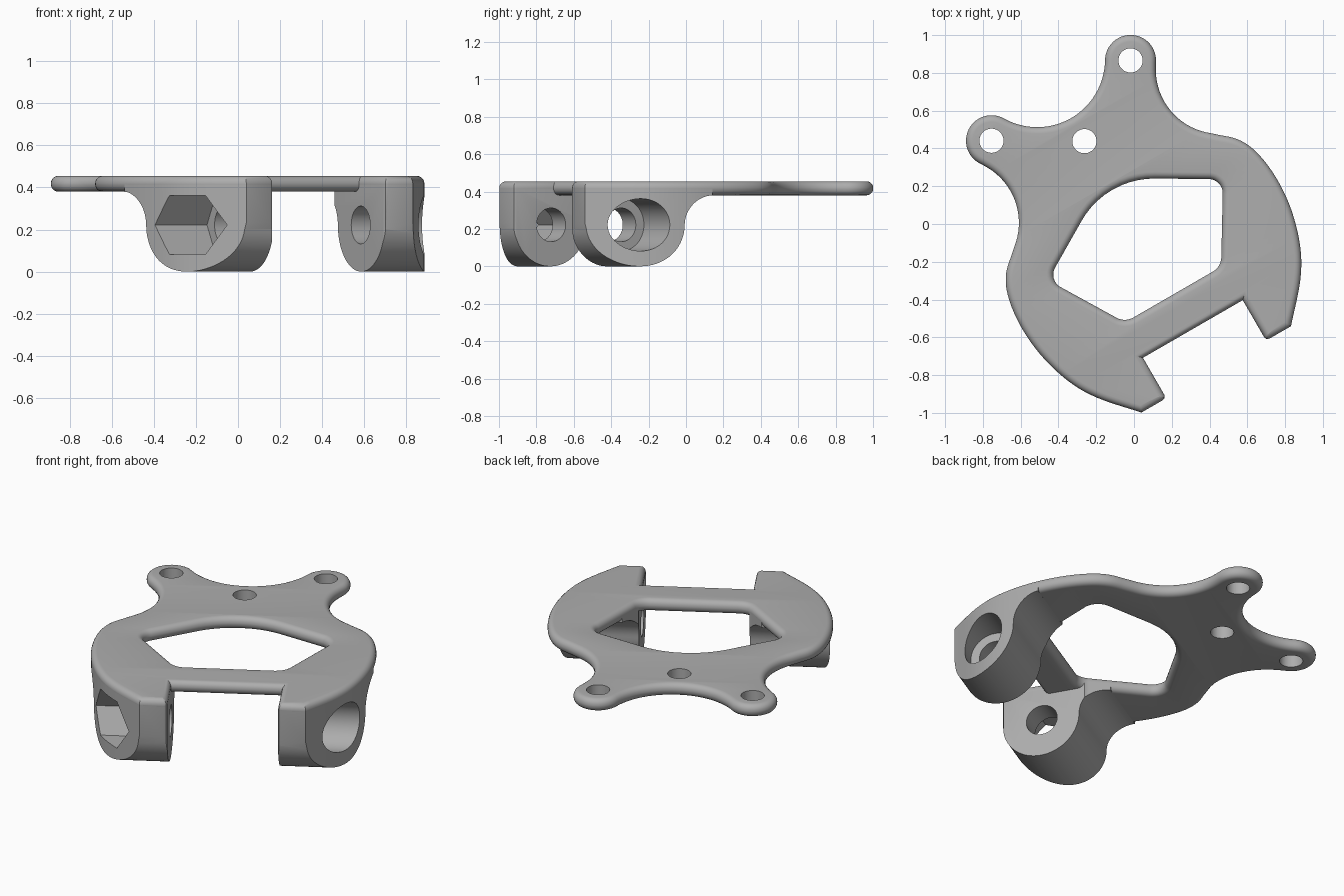
import bpy, bmesh
from math import sin, cos, radians, pi
from mathutils import Vector, Matrix

if "Cube" in bpy.data.objects:
    bpy.data.objects.remove(bpy.data.objects["Cube"])

# The bracket is symmetric in its own frame (u, v), which is turned about z
FRAME = Matrix.Rotation(radians(30), 4, 'Z') @ Matrix.Translation((-0.008, 0, 0))
TOP, UNDER = 0.455, 0.38
MID = (TOP + UNDER) / 2
FRONT, INNER = -0.884, 0.305          # jaw tips and inner jaw wall
AXIS_V, AXIS_Z, LEG_R = -0.657, 0.222, 0.222

metal = bpy.data.materials.new("light grey")
metal.use_nodes = True
GREY = (0.42, 0.42, 0.42, 1)
metal.diffuse_color = GREY
metal.node_tree.nodes["Principled BSDF"].inputs["Base Color"].default_value = GREY


def arc(c, r, start, end, n=16):
    angles = [radians(start + (end - start) * i / n) for i in range(n + 1)]
    return [(c[0] + r * cos(a), c[1] + r * sin(a)) for a in angles]


def circle(c, r, n=48):
    return arc(c, r, 0, 360 * (n - 1) / n, n - 1)


def mirrored(points):
    return [(-u, v) for u, v in reversed(points)]


def spline(points, n=5):
    """Smooth path through the points."""
    p = [Vector(q) for q in points]
    p = [2 * p[0] - p[1]] + p + [2 * p[-1] - p[-2]]
    out = []
    for a, b, c, d in zip(p, p[1:], p[2:], p[3:]):
        for i in range(n):
            t = i / n
            q = b + t * (c - a) / 2 + t * t * (a - 2.5 * b + 2 * c - d / 2)
            out.append(tuple(q + t ** 3 * (1.5 * (b - c) + (d - a) / 2)))
    return out + [tuple(points[-1])]


def rounded(corners, n=10):
    """Closed polygon of (u, v, radius) corners with filleted tips."""
    out = []
    for i, (u, v, r) in enumerate(corners):
        p = Vector((u, v))
        a = (Vector(corners[i - 1][:2]) - p).normalized()
        b = (Vector(corners[(i + 1) % len(corners)][:2]) - p).normalized()
        half = a.angle(b) / 2
        center = p + (a + b).normalized() * r / sin(half)
        s = p + a * r / (sin(half) / cos(half)) - center
        e = p + b * r / (sin(half) / cos(half)) - center
        for k in range(n + 1):
            out.append(tuple(center + (s * (1 - k / n) + e * k / n).normalized() * r))
    return out


def prism(name, points, lo, hi, along='z'):
    """Extrude a (u, v) outline along z, or a (v, z) outline along u."""
    place = (lambda p, h: (p[0], p[1], h)) if along == 'z' else (lambda p, h: (h, p[0], p[1]))
    bm = bmesh.new()
    rings = [[bm.verts.new(place(p, h)) for p in points] for h in (lo, hi)]
    for ring in rings:
        bm.faces.new(ring)
    for i in range(len(points)):
        bm.faces.new((rings[0][i - 1], rings[0][i], rings[1][i], rings[1][i - 1]))
    bmesh.ops.recalc_face_normals(bm, faces=bm.faces)
    mesh = bpy.data.meshes.new(name)
    bm.to_mesh(mesh)
    bm.free()
    obj = bpy.data.objects.new(name, mesh)
    bpy.context.collection.objects.link(obj)
    return obj


def bake(obj):
    bpy.context.view_layer.update()
    return bpy.data.meshes.new_from_object(obj.evaluated_get(bpy.context.evaluated_depsgraph_get()))


def combine(obj, tool, operation='DIFFERENCE'):
    mod = obj.modifiers.new("cut", 'BOOLEAN')
    mod.operation, mod.solver, mod.object = operation, 'EXACT', tool
    mesh = bake(obj)
    obj.modifiers.clear()
    obj.data = mesh
    bpy.data.objects.remove(tool)


def finish(obj):
    obj.data.transform(FRAME)
    obj.data.materials.clear()
    obj.data.materials.append(metal)
    bpy.ops.object.select_all(action='DESELECT')
    obj.select_set(True)
    bpy.context.view_layer.objects.active = obj
    bpy.ops.object.shade_smooth_by_angle(angle=radians(30))


# Outline: valley between ears, ear, waist, shoulder and jaw, then mirrored
EAR = (0.425, 0.759)
valley = arc((0, 1.011), 0.359, 270, 329, 14)
ear = arc(EAR, 0.135, 149, -36, 24)
waist = arc((0.811, 0.48), 0.340, 146, 232, 18)
shoulder = spline([(0.62, 0.195), (0.709, 0.112), (0.76, 0.004), (0.782, -0.16),
                   (0.767, -0.35), (0.71, -0.544), (0.62, -0.70), (0.457, FRONT)])
tip = [(INNER + 0.02, FRONT), (INNER + 0.006, FRONT + 0.006), (INNER, FRONT + 0.02)]
half = valley + ear[1:] + waist[1:] + shoulder[1:] + tip + [(INNER, -0.637)]
outline = half + mirrored(half)[:-1]
window_half = [(0.535, -0.03, 0.075), (0.294, -0.427, 0.09)]
window = rounded([(0, 0.285, 0.44)] + window_half + [(-u, v, r) for u, v, r in reversed(window_half)])

# Flat plate with fully rounded rims
EDGE = 0.035
curve = bpy.data.curves.new("plate_outline", 'CURVE')
curve.dimensions, curve.fill_mode = '2D', 'BOTH'
curve.bevel_depth, curve.bevel_resolution = EDGE, 4
curve.extrude, curve.offset = (TOP - UNDER) / 2 - EDGE, -EDGE
for points in (outline, window):
    path = curve.splines.new('POLY')
    path.points.add(len(points) - 1)
    for point, (u, v) in zip(path.points, points):
        point.co = (u, v, 0, 1)
    path.use_cyclic_u = True
source = bpy.data.objects.new("plate_outline", curve)
bpy.context.collection.objects.link(source)
mesh = bake(source)
bpy.data.objects.remove(source)
bm = bmesh.new()
bm.from_mesh(mesh)
bmesh.ops.remove_doubles(bm, verts=bm.verts, dist=0.0002)
bmesh.ops.recalc_face_normals(bm, faces=bm.faces)
bm.to_mesh(mesh)
bm.free()
mesh.transform(Matrix.Translation((0, 0, MID)))
plate = bpy.data.objects.new("plate", mesh)
bpy.context.collection.objects.link(plate)
for center in (EAR, (-EAR[0], EAR[1]), (0, 0.511)):
    combine(plate, prism("bolt_hole", circle(center, 0.064), 0.2, 0.6))
finish(plate)

# Legs: round underside, fillet into the plate, cross bolt with nut or head recess
rear = AXIS_V + LEG_R
profile = [(FRONT - 0.01, 0.5), (FRONT - 0.01, AXIS_Z)]
profile += arc((AXIS_V, AXIS_Z), LEG_R, 180, 360, 36)
profile += arc((rear + 0.16, UNDER - 0.16), 0.16, 180, 92, 16)
profile += [(rear + 0.16, 0.5)]
profile[:3] = [(FRONT - 0.01, 0.5), (FRONT - 0.01, AXIS_Z + 0.02), (FRONT, AXIS_Z + 0.01)]
footprint = shoulder + tip + [(INNER, 0.195)]
bolt = (AXIS_V + 0.005, AXIS_Z)
for side, name in ((1, "left_leg"), (-1, "right_leg")):
    leg = prism(name, [(side * u, v) for u, v in footprint], -0.05, MID)
    combine(leg, prism("leg_profile", profile, side * 0.1, side, 'u'), 'INTERSECT')
    combine(leg, prism("window_cut", window, -0.1, 0.6))
    combine(leg, prism("bolt_cut", circle(bolt, 0.09), side * 0.2, side * 0.6, 'u'))
    recess = circle(bolt, 0.14) if side > 0 else circle(bolt, 0.162, 6)
    combine(leg, prism("recess_cut", recess, side * 0.445, side, 'u'))
    finish(leg)
